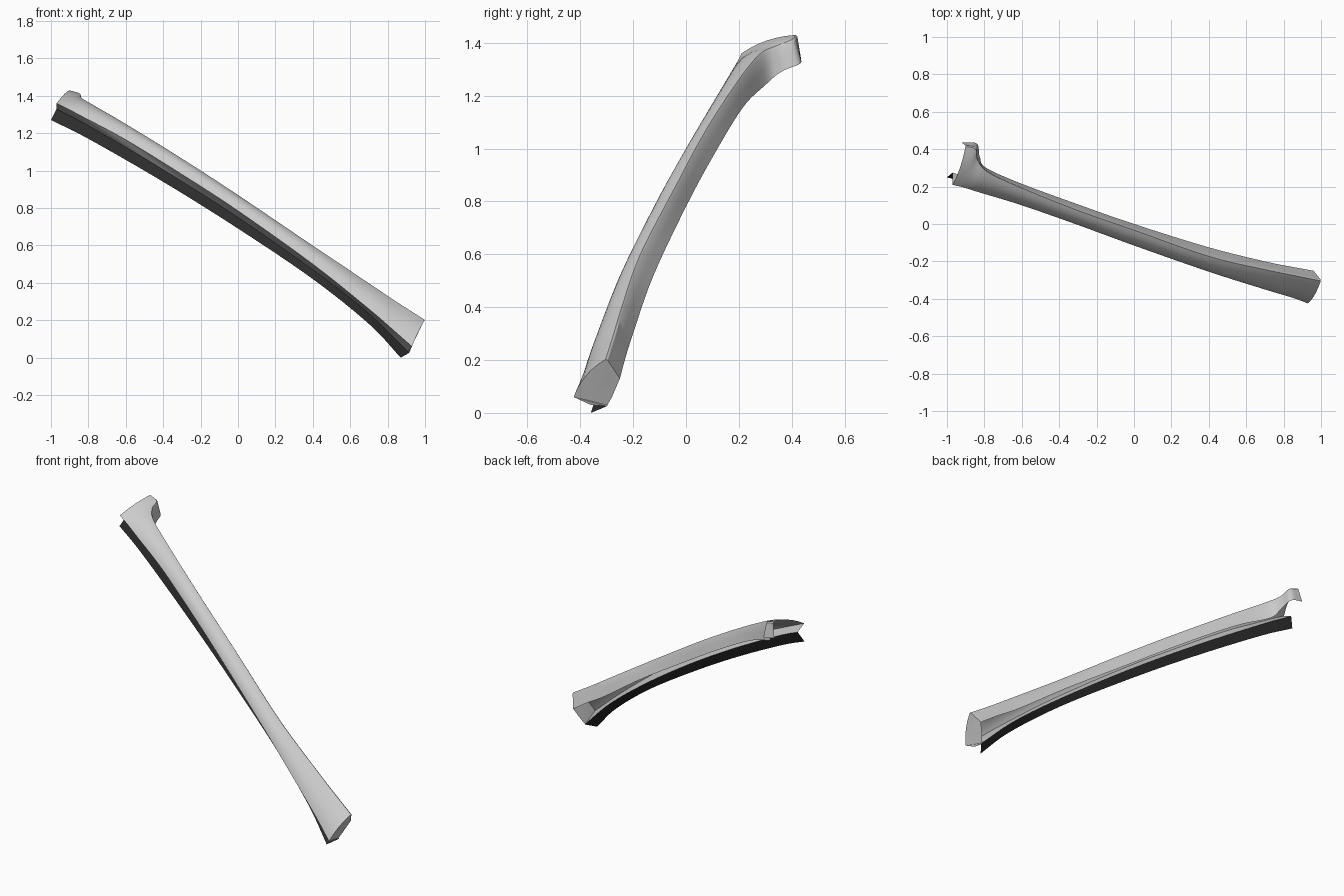
import bpy, bmesh
from mathutils import Vector as V

if "Cube" in bpy.data.objects:
    bpy.data.objects.remove(bpy.data.objects["Cube"])

# Long edges of the pillar trim, from upper end to lower end (matching stations)
BACK = [(-.92,.435,1.34), (-.84,.43,1.32), (-.825,.36,1.29), (-.79,.3,1.24), (-.6,.215,1.155),
        (-.3,.105,.975), (0,0,.78), (.4,-.125,.515), (.7,-.2,.3), (.85,-.23,.205), (.96,-.25,.13)]
RIDGE = [(-.9,.42,1.43), (-.845,.405,1.412), (-.835,.345,1.388), (-.78,.28,1.355), (-.6,.195,1.25),
         (-.3,.075,1.065), (0,-.03,.87), (.4,-.17,.6), (.7,-.24,.4), (.85,-.27,.3), (1,-.3,.205)]
FRONT = [(-.97,.21,1.36), (-.95,.205,1.35), (-.91,.195,1.33), (-.83,.17,1.288), (-.6,.1,1.165),
         (-.3,-.005,.98), (0,-.115,.785), (.4,-.255,.5), (.7,-.35,.26), (.85,-.395,.13), (.93,-.425,.06)]
INNER = [(-.97,.275,1.33), (-.8,.215,1.24), (-.4,.085,1.005), (0,-.045,.75),
         (.4,-.175,.47), (.7,-.25,.235), (.915,-.3,.025)]
LOWER = [(-1,.25,1.27), (-.8,.19,1.17), (-.4,.06,.94), (0,-.07,.69),
         (.4,-.2,.42), (.7,-.3,.18), (.87,-.36,.0)]
AXIS = V((1, -.33, -.65)).normalized()
N = 60


def sample(pts):
    """Smooth curve through pts, N + 1 samples."""
    p = [V(q) for q in pts]
    p = [2 * p[0] - p[1]] + p + [2 * p[-1] - p[-2]]
    segs, out = len(pts) - 1, []
    for i in range(N + 1):
        s = i / N * segs
        k = min(int(s), segs - 1)
        t = s - k
        a, b, c, d = p[k:k + 4]
        out.append(.5 * (2 * b + (c - a) * t + (2 * a - 5 * b + 4 * c - d) * t * t
                         + (3 * b - a - 3 * c + d) * t ** 3))
    return out


def make(name, build, color=None):
    bm = bmesh.new()
    build(bm)
    bmesh.ops.recalc_face_normals(bm, faces=bm.faces)
    me = bpy.data.meshes.new(name)
    bm.to_mesh(me)
    bm.free()
    ob = bpy.data.objects.new(name, me)
    bpy.context.collection.objects.link(ob)
    if color:
        mat = bpy.data.materials.new(name)
        mat.diffuse_color = color
        mat.use_nodes = True
        mat.node_tree.nodes["Principled BSDF"].inputs["Base Color"].default_value = mat.diffuse_color
        me.materials.append(mat)
    bpy.ops.object.select_all(action='DESELECT')
    ob.select_set(True)
    bpy.context.view_layer.objects.active = ob
    bpy.ops.object.shade_smooth_by_angle(angle=.5)
    return ob


def loft(rows):
    def build(bm):
        vs = [[bm.verts.new(p) for p in r] for r in rows]
        for a, b in zip(vs, vs[1:]):
            for j in range(len(a) - 1):
                bm.faces.new((a[j], a[j + 1], b[j + 1], b[j]))
    return build


def crown(r, f):
    """Gently crowned outer face with a softened ridge corner."""
    n = (f - r).cross(AXIS).normalized()
    if n.z < 0:
        n = -n
    return [r.lerp(f, u) + n * .07 * u * (1 - u)
            for u in (.06, .2, .35, .5, .65, .8, .92, 1)]


back, ridge, front, inner, lower = map(sample, (BACK, RIDGE, FRONT, INNER, LOWER))

# Outer shell: rear flange, ridge and crowned face
shell = []
for b, r, f in zip(back, ridge, front):
    c = crown(r, f)
    shell.append([b, b.lerp(r, .5), b.lerp(r, .92), r.lerp(c[0], .4)] + c)
make("pillar_cover", loft(shell))

# Return lip running inward under the front edge
make("front_return", loft(list(zip(front, inner))))

# Dark sealing strip
make("seal_strip", loft(list(zip(inner, lower))), (.025, .025, .025, 1))


# Slotted lower end cap, given as y, z in the slanted end plane
def cap(bm):
    slot = [(-.27,.145), (-.295,.148), (-.315,.135), (-.335,.09), (-.28,.085),
            (-.28,.06), (-.3,.025), (-.36,.03)]
    pts = [V((.93 - .033 * (y + .425) + .511 * (z - .06), y, z)) for y, z in slot]
    bm.faces.new([bm.verts.new(p) for p in pts + shell[-1][::-1]])
    bmesh.ops.triangulate(bm, faces=bm.faces)


make("lower_end_cap", cap)
